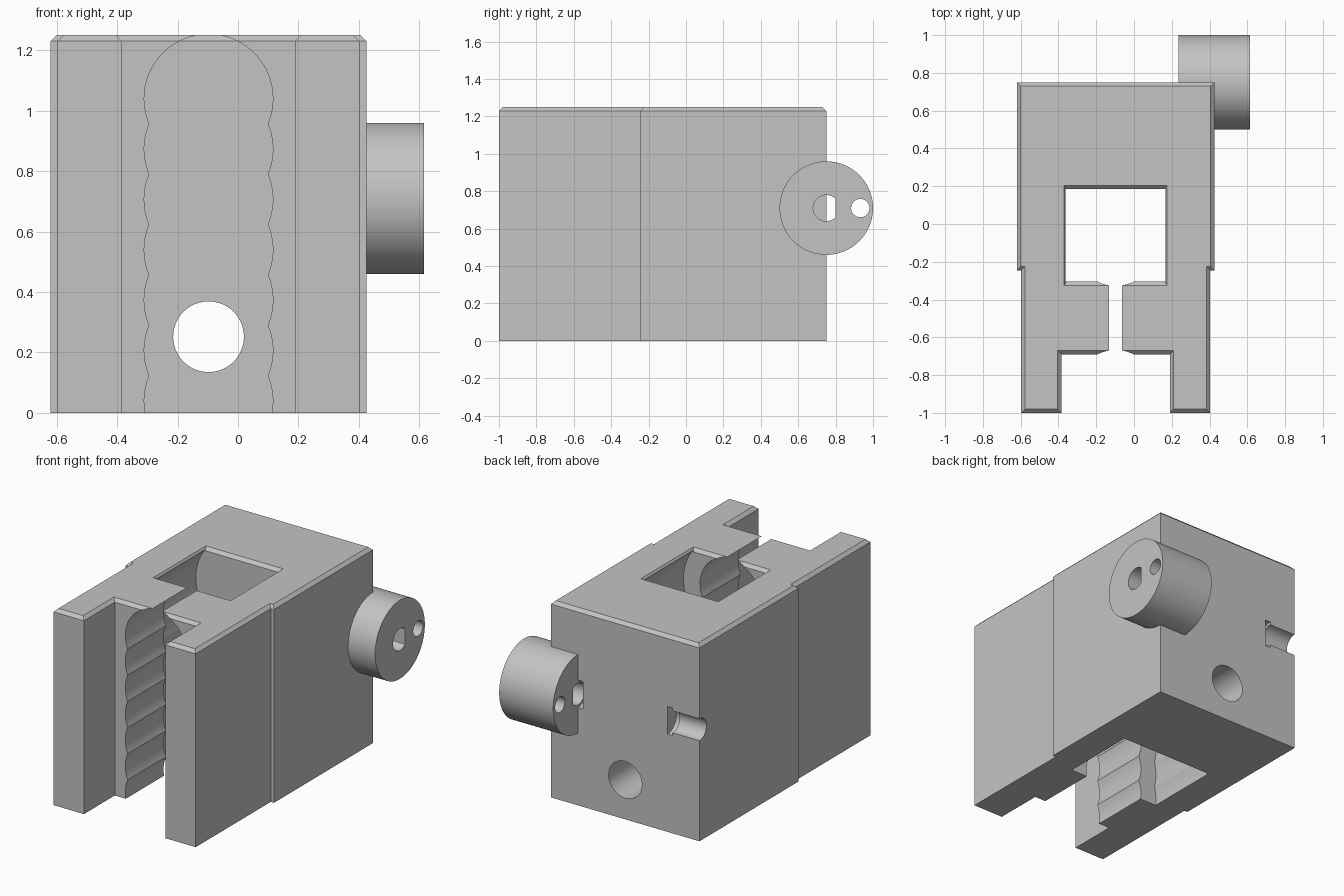
import bpy
import bmesh
import math
from mathutils import Matrix, Vector

cube = bpy.data.objects.get("Cube")
if cube:
    bpy.data.objects.remove(cube, do_unlink=True)

MID = -0.0975      # symmetry plane of the block
TOP = 1.25
CHAMFER = 0.02
PIVOT_Y, PIVOT_Z = 0.75, 0.71

grey = bpy.data.materials.new("plain grey")
grey.use_nodes = True
grey.diffuse_color = (0.55, 0.55, 0.55, 1)
grey.node_tree.nodes["Principled BSDF"].inputs["Base Color"].default_value = (0.55, 0.55, 0.55, 1)


def make_object(name, bm):
    bmesh.ops.recalc_face_normals(bm, faces=bm.faces)
    mesh = bpy.data.meshes.new(name)
    bm.to_mesh(mesh)
    bm.free()
    obj = bpy.data.objects.new(name, mesh)
    bpy.context.collection.objects.link(obj)
    mesh.materials.append(grey)
    return obj


def prism(name, points, offset):
    """Extrude a closed 3D outline along an offset."""
    bm = bmesh.new()
    face = bm.faces.new([bm.verts.new(p) for p in points])
    moved = bmesh.ops.extrude_face_region(bm, geom=[face])["geom"]
    verts = [v for v in moved if isinstance(v, bmesh.types.BMVert)]
    bmesh.ops.translate(bm, verts=verts, vec=Vector(offset))
    return make_object(name, bm)


def rod_x(name, x0, x1, y, z, r, flat=None, steps=64):
    """Cylinder along x, optionally with a flat on its +y side."""
    pts = []
    for i in range(steps):
        a = math.tau * i / steps
        py = r * math.cos(a)
        pts.append((x0, y + (min(py, flat) if flat else py), z + r * math.sin(a)))
    return prism(name, pts, (x1 - x0, 0, 0))


def scalloped_slot(name, r, y0, y1):
    """Row of overlapping round bores stacked in z, running along y."""
    pitch, count, low = 1 / 6, 7, 0.04
    cusp = math.asin(pitch / 2 / r)
    side = []
    for k in range(count):
        a0 = -math.pi / 2 if k == 0 else -cusp
        a1 = math.pi / 2 if k == count - 1 else cusp
        n = 20 if k in (0, count - 1) else 10
        for i in range(n + 1):
            if k and i == 0:
                continue
            a = a0 + (a1 - a0) * i / n
            side.append((r * math.cos(a), low + k * pitch + r * math.sin(a)))
    outline = side + [(-x, z) for x, z in reversed(side[1:-1])]
    return prism(name, [(MID + x, y0, z) for x, z in outline], (0, y1 - y0, 0))


def cut(target, cutter):
    mod = target.modifiers.new("cut", 'BOOLEAN')
    mod.operation = 'DIFFERENCE'
    mod.solver = 'EXACT'
    mod.object = cutter
    bpy.context.view_layer.objects.active = target
    bpy.ops.object.modifier_apply(modifier=mod.name)
    bpy.data.objects.remove(cutter, do_unlink=True)


# Clamp block: stepped outline with two front arms, mirrored about MID
half = [(0, 0.75), (0.5225, 0.75), (0.5225, -0.245), (0.5, -0.245),
        (0.5, -1), (0.287, -1), (0.287, -0.69), (0, -0.69)]
outline = [(MID + x, y) for x, y in half[1:-1]]
outline += [(MID - x, y) for x, y in reversed(half[1:-1])]
block = prism("clamp_block", [(x, y, 0) for x, y in outline], (0, 0, TOP - CHAMFER))

# Chamfer around the top edge
bm = bmesh.new()
bm.from_mesh(block.data)
top = max(bm.faces, key=lambda f: f.calc_center_median().z)
bmesh.ops.inset_region(bm, faces=[top], thickness=CHAMFER, use_even_offset=True)
for v in top.verts:
    v.co.z = TOP
bm.to_mesh(block.data)
bm.free()

# Jaw gap in front and the wider well behind it
cut(block, scalloped_slot("jaw_cutter", 0.213, -0.8, -0.2))
cut(block, scalloped_slot("well_cutter", 0.329, -0.305, 0.185))

# Chamfered rim of the well
bm = bmesh.new()
rings = []
for z, w, grow in ((TOP - 0.02, 0.26, 0), (TOP + 0.02, 0.285, 0.04)):
    rings.append([bm.verts.new((MID + sx * w, y, z)) for sx, y in
                  ((-1, -0.305 - grow), (1, -0.305 - grow), (1, 0.185 + grow), (-1, 0.185 + grow))])
bm.faces.new(rings[0])
bm.faces.new(rings[1])
for i in range(4):
    j = (i + 1) % 4
    bm.faces.new((rings[0][i], rings[0][j], rings[1][j], rings[1][i]))
cut(block, make_object("rim_cutter", bm))

# Round hole through the back wall
bm = bmesh.new()
bmesh.ops.create_cone(bm, cap_ends=True, segments=64, radius1=0.117, radius2=0.117, depth=0.8,
                      matrix=Matrix.Translation((MID, 0.5, 0.252)) @ Matrix.Rotation(math.pi / 2, 4, 'X'))
cut(block, make_object("back_hole_cutter", bm))

# Pivot grooves on both rear sides, each ending in a wider clip slot
for side in (-1, 1):
    for near, far, r in ((0.3, 0.7, 0.07), (0.298, 0.334, 0.088)):
        x0, x1 = sorted((MID + side * near, MID + side * far))
        cut(block, rod_x("groove_cutter", x0, x1, PIVOT_Y, PIVOT_Z, r))

# Round knob with a flatted shaft hole and a small pin hole
knob = rod_x("side_knob", 0.235, 0.615, PIVOT_Y, PIVOT_Z, 0.25, steps=96)
cut(knob, rod_x("shaft_cutter", 0.1, 0.8, PIVOT_Y, PIVOT_Z, 0.07, flat=0.05))
cut(knob, rod_x("pin_cutter", 0.1, 0.8, 0.932, PIVOT_Z, 0.049))

# Smooth the round walls and keep the corners crisp
for obj in (block, knob):
    bpy.ops.object.select_all(action='DESELECT')
    obj.select_set(True)
    bpy.context.view_layer.objects.active = obj
    bpy.ops.object.shade_smooth_by_angle(angle=math.radians(25))
